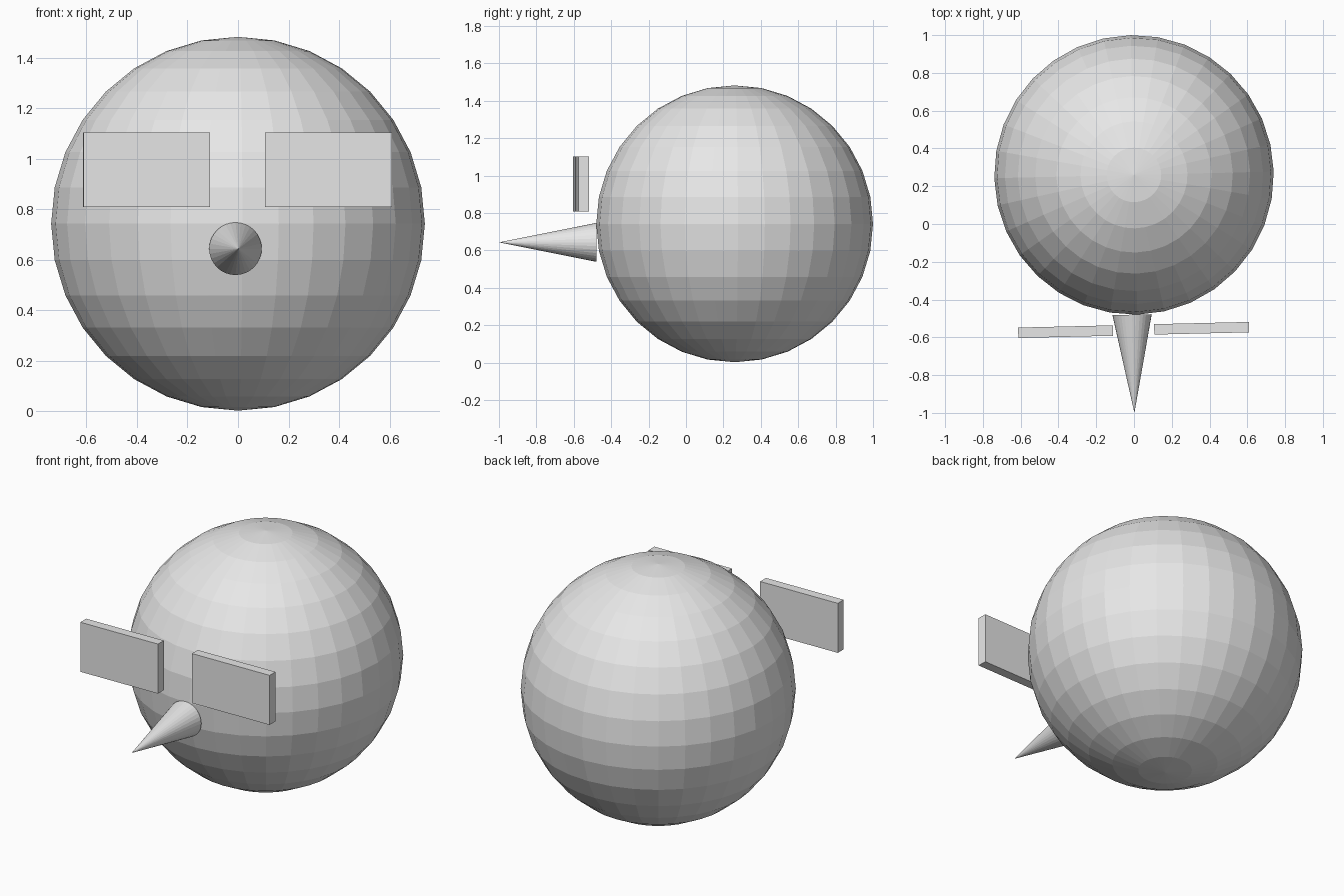
import bpy
import math

cube = bpy.data.objects.get("Cube")
if cube:
    bpy.data.objects.remove(cube, do_unlink=True)

YAW = math.radians(1.35)  # the whole head is turned very slightly

# Single plain grey
grey = bpy.data.materials.new("light_grey")
grey.use_nodes = True
grey.diffuse_color = (0.8, 0.8, 0.8, 1)
grey.node_tree.nodes["Principled BSDF"].inputs["Base Color"].default_value = (0.8, 0.8, 0.8, 1)


def finish(name):
    """Name the newest primitive, give it the grey and keep its faces flat."""
    obj = bpy.context.object
    obj.name = name
    obj.data.materials.append(grey)
    bpy.ops.object.shade_flat()
    return obj


# Round head
bpy.ops.mesh.primitive_uv_sphere_add(segments=32, ring_count=16, radius=0.74,
                                     location=(0, 0.26, 0.742), rotation=(0, 0, YAW))
finish("head")

# Pointed nose, tip towards the front
bpy.ops.mesh.primitive_cone_add(vertices=32, radius1=0.104, depth=0.52,
                                location=(-0.004, -0.74, 0.643),
                                rotation=(math.pi / 2, 0, YAW))
finish("nose")

# Flat eye plates floating in front of the head
for name, x, y in (("right_eye_plate", -0.362, -0.57), ("left_eye_plate", 0.358, -0.552)):
    bpy.ops.mesh.primitive_cube_add(size=1, location=(x, y, 0.956), rotation=(0, 0, YAW))
    finish(name).scale = (0.502, 0.055, 0.294)
